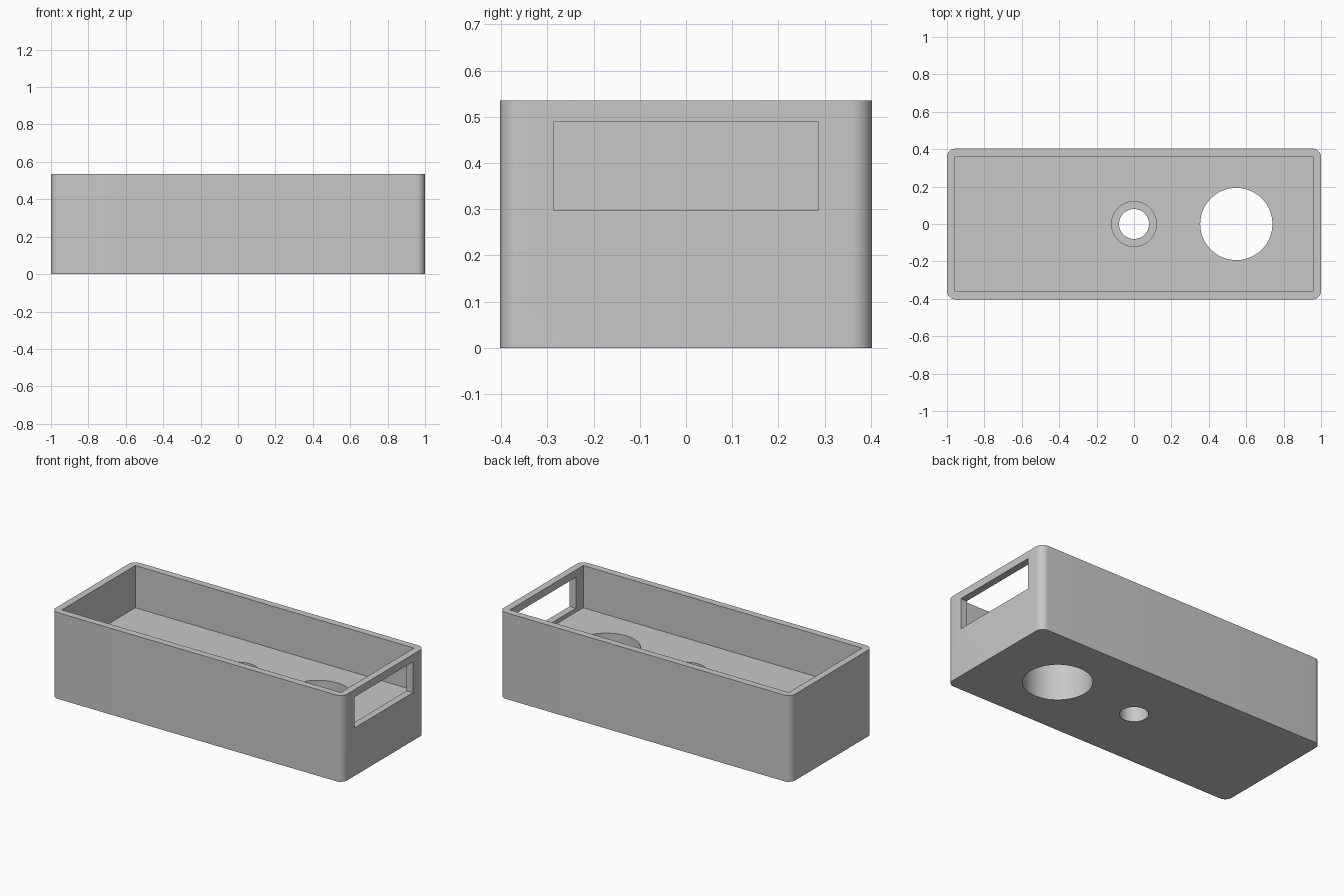
import bpy

if "Cube" in bpy.data.objects:
    bpy.data.objects.remove(bpy.data.objects["Cube"])

L, W, H = 2.0, 0.806, 0.535      # outer size
WALL, FLOOR = 0.043, 0.273       # wall and floor thickness
CORNER = 0.045                   # outer corner radius

grey = bpy.data.materials.new("light grey plastic")
grey.diffuse_color = (0.58, 0.58, 0.58, 1)
grey.use_nodes = True
grey.node_tree.nodes["Principled BSDF"].inputs["Base Color"].default_value = grey.diffuse_color


def box(name, x, y, z):
    """Box from (min, max) pairs on each axis."""
    bpy.ops.mesh.primitive_cube_add(size=1, location=[(a + b) / 2 for a, b in (x, y, z)])
    ob = bpy.context.object
    ob.name = name
    ob.scale = [b - a for a, b in (x, y, z)]
    bpy.ops.object.transform_apply(location=True, rotation=True, scale=True)
    return ob


def cylinder(name, x, radius, z0, z1):
    bpy.ops.mesh.primitive_cylinder_add(vertices=96, radius=radius, depth=z1 - z0,
                                        location=(x, 0, (z0 + z1) / 2))
    bpy.context.object.name = name
    return bpy.context.object


def apply_modifier(ob, mod):
    bpy.context.view_layer.objects.active = ob
    bpy.ops.object.modifier_apply(modifier=mod.name)


def cut(ob, cutter):
    mod = ob.modifiers.new("cut", 'BOOLEAN')
    mod.operation, mod.solver, mod.object = 'DIFFERENCE', 'EXACT', cutter
    cutter.hide_render = True
    apply_modifier(ob, mod)
    bpy.data.objects.remove(cutter, do_unlink=True)


# Enclosure body with rounded vertical corners
body = box("enclosure", (-L / 2, L / 2), (-W / 2, W / 2), (0, H))
weights = body.data.attributes.new("bevel_weight_edge", 'FLOAT', 'EDGE')
for e in body.data.edges:
    a, b = (body.data.vertices[i].co for i in e.vertices)
    weights.data[e.index].value = 1.0 if abs(a.z - b.z) > 0.1 else 0.0
bevel = body.modifiers.new("corners", 'BEVEL')
bevel.limit_method, bevel.width, bevel.segments = 'WEIGHT', CORNER, 10
apply_modifier(body, bevel)

# Open cavity with square inner corners
cut(body, box("cavity_cutter", (-L / 2 + WALL, L / 2 - WALL),
              (-W / 2 + WALL, W / 2 - WALL), (FLOOR, H + 0.2)))

# Window in the right end wall
cut(body, box("window_cutter", (0.9, 1.1), (-0.287, 0.287), (0.298, 0.489)))

# Large floor opening, screw hole and its recess
cut(body, cylinder("large_hole_cutter", 0.547, 0.193, -0.1, 0.4))
cut(body, cylinder("screw_hole_cutter", 0, 0.08, -0.1, 0.4))
cut(body, cylinder("recess_cutter", 0, 0.12, FLOOR / 2, 0.4))

# Finish
body.data.materials.clear()
body.data.materials.append(grey)
for p in body.data.polygons:
    p.material_index = 0
bpy.ops.object.select_all(action='DESELECT')
body.select_set(True)
bpy.context.view_layer.objects.active = body
bpy.ops.object.shade_smooth_by_angle(angle=0.5)
